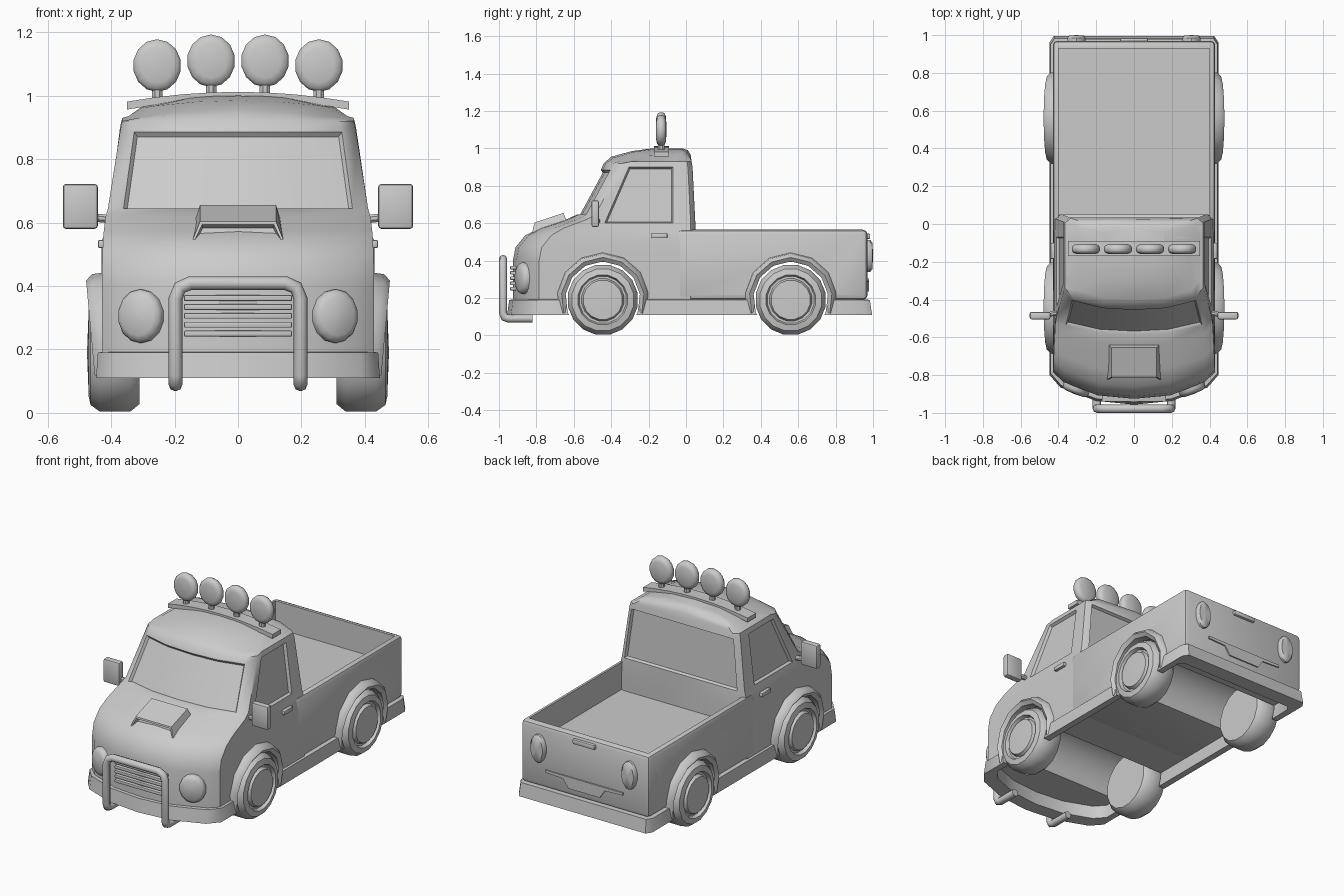
import bpy, bmesh, math
from mathutils import Vector, Matrix

cube = bpy.data.objects.get("Cube")
if cube:
    bpy.data.objects.remove(cube)

grey = bpy.data.materials.new("plain_grey")
grey.use_nodes = True
COLOUR = (0.6, 0.6, 0.6, 1)
grey.diffuse_color = COLOUR
grey.node_tree.nodes["Principled BSDF"].inputs["Base Color"].default_value = COLOUR

AXLES = (-0.445, 0.56)
WHEEL_Z = 0.19


def finish(name, bm, mirror=False, bevel=0, cutters=(), helper=False):
    """Turn a bmesh into a finished object with its modifiers applied."""
    bmesh.ops.recalc_face_normals(bm, faces=bm.faces)
    me = bpy.data.meshes.new(name)
    bm.to_mesh(me)
    bm.free()
    ob = bpy.data.objects.new(name, me)
    bpy.context.collection.objects.link(ob)
    me.materials.append(grey)
    if helper:
        ob.hide_render = True
        ob.hide_set(True)
        return ob
    if bevel:
        m = ob.modifiers.new("bevel", 'BEVEL')
        m.width, m.segments = bevel, 2
    for c in cutters:
        m = ob.modifiers.new("cut", 'BOOLEAN')
        m.operation, m.object = 'DIFFERENCE', c
    if mirror:
        ob.modifiers.new("mirror", 'MIRROR')
    bpy.ops.object.select_all(action='DESELECT')
    ob.select_set(True)
    bpy.context.view_layer.objects.active = ob
    if ob.modifiers:
        bpy.ops.object.convert(target='MESH')
    bpy.ops.object.shade_smooth_by_angle(angle=math.radians(42))
    return ob


def loft(rings, caps=True, wrap=False):
    """Skin closed rings; returns the bmesh, rows of side faces and cap faces."""
    bm = bmesh.new()
    vs = [[bm.verts.new(p) for p in r] for r in rings]
    n = len(rings[0])
    pairs = list(zip(vs, vs[1:])) + ([(vs[-1], vs[0])] if wrap else [])
    rows = [[bm.faces.new((a[i], a[(i + 1) % n], b[(i + 1) % n], b[i]))
             for i in range(n)] for a, b in pairs]
    ends = [bm.faces.new(vs[0]), bm.faces.new(vs[-1])] if caps else []
    bmesh.ops.recalc_face_normals(bm, faces=bm.faces)
    return bm, rows, ends


def box(name, lo, hi, **kw):
    bm = bmesh.new()
    bmesh.ops.create_cube(bm, size=1)
    for v in bm.verts:
        v.co = [(a + b) / 2 + c * (b - a) for a, b, c in zip(lo, hi, v.co)]
    return finish(name, bm, **kw)


def lathe(name, profile, loc, axis, n=16, sx=1, sy=1, **kw):
    """Spin (radius, height) pairs about an axis through loc."""
    rings = [[(max(r, 1e-3) * math.cos(t) * sx, max(r, 1e-3) * math.sin(t) * sy, h)
              for t in (2 * math.pi * (i + 0.5) / n for i in range(n))] for r, h in profile]
    bm = loft(rings)[0]
    rot = Vector(axis).to_track_quat('Z', 'Y').to_matrix().to_4x4()
    bm.transform(Matrix.Translation(loc) @ rot)
    return finish(name, bm, **kw)


def tube(name, pts, radius):
    cu = bpy.data.curves.new(name, 'CURVE')
    cu.dimensions, cu.bevel_depth, cu.bevel_resolution = '3D', radius, 2
    cu.use_fill_caps = True
    sp = cu.splines.new('POLY')
    sp.points.add(len(pts) - 1)
    for p, co in zip(sp.points, pts):
        p.co = (*co, 1)
    ob = bpy.data.objects.new(name, cu)
    bpy.context.collection.objects.link(ob)
    cu.materials.append(grey)
    bpy.ops.object.select_all(action='DESELECT')
    ob.select_set(True)
    bpy.context.view_layer.objects.active = ob
    bpy.ops.object.convert(target='MESH')
    bpy.ops.object.shade_smooth_by_angle(angle=math.radians(50))


def both(half):
    """Complete a half outline whose first and last points lie on the centre."""
    return half + [(-p[0], *p[1:]) for p in half[-2:0:-1]]


# Helpers that cut the wheel tunnels and the load bed
tunnels = [lathe("wheel_tunnel_cutter", [(0.2, -0.7), (0.2, 0.7)], (0, y, 0.195),
                 (1, 0, 0), 24, helper=True) for y in AXLES]
bed_hole = box("bed_cutter", (-0.4, 0.0, 0.4), (0.4, 0.93, 0.8), helper=True)

# Cab: stacked outlines (front z, rear z, half width, nose y, nose curve, rear y)
CAB = [(0.19, 0.19, 0.428, -0.925, 0.09, 0.05),
       (0.40, 0.40, 0.428, -0.925, 0.09, 0.05),
       (0.47, 0.47, 0.428, -0.912, 0.09, 0.05),
       (0.535, 0.51, 0.426, -0.86, 0.09, 0.05),
       (0.575, 0.54, 0.423, -0.78, 0.08, 0.05),
       (0.62, 0.57, 0.417, -0.64, 0.06, 0.05),
       (0.645, 0.60, 0.41, -0.585, 0.05, 0.05),
       (0.885, 0.90, 0.372, -0.455, 0.05, 0.035),
       (0.92, 0.93, 0.365, -0.44, 0.05, 0.03),
       (0.955, 0.965, 0.345, -0.40, 0.05, 0.025),
       (0.985, 0.99, 0.30, -0.29, 0.04, 0.01),
       (1.0, 1.0, 0.16, -0.18, 0.02, -0.02)]


def cab_ring(zf, zr, w, f, c, r):
    half = [(0, f, zf), (0.45 * w, f + 0.2 * c, zf), (0.88 * w, f + c, zf),
            (w, f + c + 0.05, zf), (w, f + c + 0.1, zr), (w, min(-0.07, r - 0.07), zr),
            (w, r - 0.025, zr), (0.92 * w, r, zr), (0, r, zr)]
    return both([(x, y, z - (0.25 * x * x if z > 0.94 else 0)) for x, y, z in half])


bm, rows, _ = loft([cab_ring(*r) for r in CAB])
band = rows[6]
for panes in ((0, 1, 14, 15), (4,), (11,), (7, 8)):
    bmesh.ops.inset_region(bm, faces=[band[i] for i in panes], thickness=0.008,
                           depth=-0.016, use_boundary=True, use_even_offset=True)
finish("cab", bm, cutters=tunnels[:1])

# Load bed
box("load_bed", (-0.43, -0.05, 0.19), (0.43, 0.97, 0.565), bevel=0.024,
    cutters=[bed_hole, tunnels[1]])

# Bumper and sill band around the bottom
plan = both([(0, -0.945), (0.2, -0.925), (0.385, -0.855), (0.442, -0.79),
             (0.442, 0.95), (0.42, 0.983), (0, 0.983)])
band_rings = [[(x * s, y * s, z) for x, y in plan]
              for s, z in ((1.012, 0.11), (1, 0.19), (0.92, 0.195), (0.92, 0.11))]
finish("bumper_sill", loft(band_rings, False, True)[0], cutters=tunnels)

# Wheels and arch flares
TYRE = [(0, -0.08), (0.165, -0.08), (0.19, -0.05), (0.19, 0.045), (0.168, 0.075),
        (0.135, 0.082), (0.127, 0.062), (0.115, 0.062), (0.106, 0.082), (0, 0.086)]
for label, y in zip(("front", "rear"), AXLES):
    lathe(label + "_wheels", TYRE, (0.39, y, WHEEL_Z), (1, 0, 0), mirror=True)
    arch = []
    for i in range(9):
        t = math.radians(-20 + 27.5 * i)
        arch.append([])
        for r, x in ((0.25, 0.41), (0.242, 0.46), (0.222, 0.48), (0.2, 0.465), (0.2, 0.41)):
            z = max(0.195 + r * math.sin(t), 0.11)
            flare = x - (0.43 - z) * 0.09 if x > 0.42 else x
            arch[-1].append((flare, y + r * math.cos(t), z))
    finish(label + "_arch_flares", loft(arch)[0], mirror=True)

# Headlights and tail lights
lathe("headlights", [(0, 0.035), (0.055, 0.032), (0.07, 0.022), (0.075, 0.01), (0.075, -0.03)],
      (0.305, -0.867, 0.305), (0.37, -0.93, 0), 14, 1, 1.13, mirror=True)
lathe("tail_lights", [(0, 0.03), (0.07, 0.027), (0.085, 0.015), (0.085, -0.02)],
      (0.305, 0.97, 0.425), (0, 1, 0), 14, 0.58, 1, mirror=True)

# Grille bars
for i in range(5):
    z = 0.25 + 0.028 * i
    box("grille_bar", (-0.17, -0.94, z - 0.009), (0.17, -0.87, z + 0.009), bevel=0.003)

# Bull bar
side = [(0.197, -0.82, 0.09), (0.197, -0.95, 0.09), (0.197, -0.97, 0.097),
        (0.197, -0.978, 0.12), (0.197, -0.978, 0.36), (0.183, -0.978, 0.395),
        (0.15, -0.978, 0.409)]
tube("bull_bar", side + [(-x, y, z) for x, y, z in reversed(side)], 0.022)

# Bonnet scoop with a recessed mouth
scoop = [[(-0.145, -0.825, 0.54), (0.145, -0.825, 0.54), (0.12, -0.81, 0.603), (-0.12, -0.81, 0.603)],
         [(-0.14, -0.63, 0.59), (0.14, -0.63, 0.59), (0.12, -0.655, 0.655), (-0.12, -0.655, 0.655)]]
bm, _, ends = loft(scoop)
bmesh.ops.inset_region(bm, faces=ends[:1], thickness=0.012)
bmesh.ops.inset_region(bm, faces=ends[:1], thickness=0.004, depth=-0.03)
finish("bonnet_scoop", bm)

# Roof bar with four lamps
bar = []
for i in range(9):
    x = -0.35 + 0.0875 * i
    z = 1.012 - 0.25 * x * x
    bar.append([(x, -0.17, z - 0.025), (x, -0.09, z - 0.025), (x, -0.09, z), (x, -0.17, z)])
finish("roof_bar", loft(bar)[0])
LAMP = [(0, -0.027), (0.052, -0.026), (0.07, -0.018), (0.076, -0.006),
        (0.076, 0.01), (0.068, 0.021), (0.05, 0.027), (0, 0.028)]
for x, z in ((0.085, 1.11), (0.255, 1.095)):
    lathe("roof_lamps", LAMP, (x, -0.132, z), (0, -1, 0), 14, 1, 1.09, mirror=True)
    lathe("lamp_stems", [(0.018, -0.13), (0.018, -0.06)], (x, -0.132, z), (0, 0, 1), 8, mirror=True)

# Door mirrors, arms and handles
box("door_mirrors", (0.442, -0.505, 0.58), (0.552, -0.465, 0.722), bevel=0.01, mirror=True)
lathe("mirror_arms", [(0.014, 0), (0.014, 0.08)], (0.395, -0.47, 0.61), (1, -0.15, 0.1), 8, mirror=True)
box("door_handles", (0.41, -0.185, 0.52), (0.442, -0.1, 0.545), bevel=0.005, mirror=True)

# Tailgate handle and lower trim
box("tailgate_handle", (-0.075, 0.955, 0.515), (0.075, 0.985, 0.545), bevel=0.008)
trim = both([(0, 0.305), (0.26, 0.305), (0.26, 0.29), (0.14, 0.285), (0.105, 0.235), (0, 0.235)])
finish("tailgate_trim", loft([[(x, y, z) for x, z in trim] for y in (0.95, 0.978)])[0])
